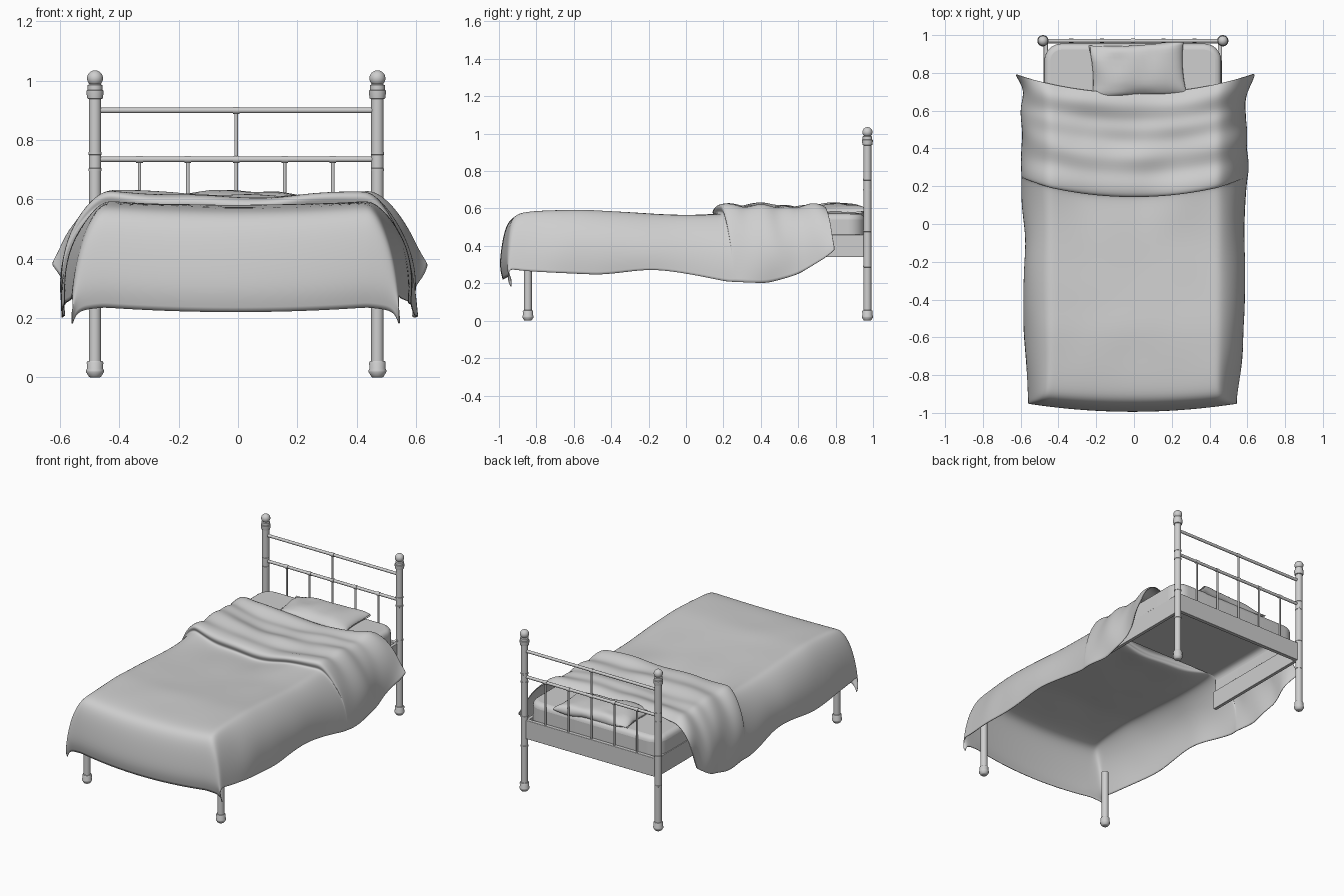
import bpy, bmesh, math
from mathutils import Vector, noise

old = bpy.data.objects.get("Cube")
if old:
    bpy.data.objects.remove(old, do_unlink=True)

grey = bpy.data.materials.new("plain grey")
grey.use_nodes = True
colour = (0.62, 0.62, 0.62, 1)
grey.diffuse_color = colour
grey.node_tree.nodes["Principled BSDF"].inputs["Base Color"].default_value = colour

MID = -0.006          # frame centre line
POST_X = 0.476        # half spacing of the posts
HEAD_Y, FOOT_Y = 0.97, -0.845


def finish(name, bm, angle=40):
    """Turn a bmesh into a named, smooth shaded object."""
    bmesh.ops.recalc_face_normals(bm, faces=bm.faces)
    mesh = bpy.data.meshes.new(name)
    bm.to_mesh(mesh)
    bm.free()
    mesh.materials.append(grey)
    obj = bpy.data.objects.new(name, mesh)
    bpy.context.collection.objects.link(obj)
    bpy.ops.object.select_all(action="DESELECT")
    obj.select_set(True)
    bpy.context.view_layer.objects.active = obj
    bpy.ops.object.shade_smooth_by_angle(angle=math.radians(angle))
    return obj


def sheet(rows, wrap=False):
    """Join rows of points into a quad surface."""
    bm = bmesh.new()
    grid = [[bm.verts.new(p) for p in row] for row in rows]
    for a, b in zip(grid, grid[1:]):
        n = len(a)
        for i in range(n if wrap else n - 1):
            k = (i + 1) % n
            bm.faces.new((a[i], a[k], b[k], b[i]))
    return bm


def turned(name, profile, x, y, sides=24):
    """Lathe a (radius, height) profile around a vertical axis."""
    rows = []
    for r, z in profile:
        ring = [2 * math.pi * i / sides for i in range(sides)]
        rows.append([(x + r * math.cos(a), y + r * math.sin(a), z) for a in ring])
    bm = sheet(rows, wrap=True)
    bmesh.ops.holes_fill(bm, edges=[e for e in bm.edges if e.is_boundary], sides=0)
    return finish(name, bm)


def rod(name, start, end, radius, sides=14):
    start, end = Vector(start), Vector(end)
    bm = bmesh.new()
    bmesh.ops.create_cone(bm, cap_ends=True, segments=sides, radius1=radius,
                          radius2=radius, depth=(end - start).length)
    turn = (end - start).to_track_quat("Z", "Y").to_matrix()
    bmesh.ops.rotate(bm, verts=bm.verts, matrix=turn)
    bmesh.ops.translate(bm, verts=bm.verts, vec=(start + end) / 2)
    return finish(name, bm)


def box(name, low, high, bevel=0.003, corner=0):
    """Soft edged box; a corner radius makes it a shell open below and at the foot."""
    low, high = Vector(low), Vector(high)
    bm = bmesh.new()
    bmesh.ops.create_cube(bm, size=1)
    bmesh.ops.scale(bm, verts=bm.verts, vec=high - low)
    bmesh.ops.translate(bm, verts=bm.verts, vec=(low + high) / 2)
    if corner:
        upright = [e for e in bm.edges
                   if all(v.co.y > high.y - 0.01 for v in e.verts)
                   and abs(e.verts[0].co.z - e.verts[1].co.z) > 0.01]
        bmesh.ops.bevel(bm, geom=upright, offset=corner, segments=8,
                        profile=0.5, affect="EDGES")
        bm.normal_update()
        hidden = [f for f in bm.faces if f.normal.z < -0.9 or f.normal.y < -0.9]
        bmesh.ops.delete(bm, geom=hidden, context="FACES")
    obj = finish(name, bm)
    mod = obj.modifiers.new("soft edges", "BEVEL")
    mod.width, mod.segments = bevel, 4


# Turned posts: shared foot, plus shaft rings and a ball finial at the head
def ring(z, r=0.0225):
    return [(0.021, z - 0.005), (r, z - 0.004), (r, z + 0.004), (0.021, z + 0.005)]


foot = [(0.017, 0), (0.021, 0.003), (0.03, 0.018), (0.03, 0.024), (0.027, 0.03),
        (0.028, 0.05), (0.025, 0.055), (0.021, 0.056)]
shaft = ring(0.29) + ring(0.48) + ring(0.7) + ring(0.755)
collar = [(0.021, 0.938), (0.026, 0.94), (0.029, 0.96), (0.029, 0.967),
          (0.025, 0.969), (0.025, 0.985), (0.016, 0.99)]
ball = [(0.027 * math.sin(a), 1.008 - 0.027 * math.cos(a))
        for a in [math.pi * (0.2 + 0.79 * i / 12) for i in range(13)]]
for side, tag in ((1, "left"), (-1, "right")):
    x = MID + side * POST_X
    turned("head_post_" + tag, foot + shaft + collar + ball, x, HEAD_Y)
    turned("foot_post_" + tag, foot + [(0.021, 0.37)], x, FOOT_Y)
    box("side_rail_" + tag, (x - side * 0.015 - 0.011, 0.2, 0.34),
        (x - side * 0.015 + 0.011, 0.96, 0.46))

# Headboard rails, spindles and their joints
for tag, z in (("top", 0.9), ("middle", 0.735)):
    rod(tag + "_rail", (MID - POST_X, HEAD_Y, z), (MID + POST_X, HEAD_Y, z), 0.0095)
rod("upper_spindle", (MID, HEAD_Y, 0.735), (MID, HEAD_Y, 0.9), 0.006)
rod("upper_joint", (MID - 0.011, HEAD_Y, 0.9), (MID + 0.011, HEAD_Y, 0.9), 0.012)
for i in range(-2, 3):
    x = MID + i * 0.163
    rod("lower_spindle", (x, HEAD_Y, 0.45), (x, HEAD_Y, 0.735), 0.006)
    rod("spindle_joint", (x - 0.011, HEAD_Y, 0.735), (x + 0.011, HEAD_Y, 0.735), 0.012)
box("head_rail", (MID - POST_X, 0.955, 0.34), (MID + POST_X, 0.98, 0.46))

# Mattress shell with rounded head corners
box("mattress", (MID - 0.468, 0.2, 0.44), (MID + 0.468, 0.955, 0.572), 0.032, 0.09)

# Pillow: flattened tube pinched shut at both ends
rows = []
for j in range(25):
    v = -math.cos(math.pi * j / 24)
    row = []
    for i in range(32):
        a = 2 * math.pi * i / 32
        c, s = math.cos(a), math.sin(a)
        w = math.copysign(abs(c) ** 0.6, c)
        px = 0.25 * v * (0.95 + 0.06 * w * w)
        py = 0.142 * w * (0.92 + 0.1 * v * v)
        pz = 0.048 * s * (1 - v ** 4) ** 0.6 + 0.012 * noise.noise((px * 9, py * 9, s))
        row.append((0.02 + px - 0.06 * py, 0.815 + py + 0.06 * px, 0.58 + pz))
    rows.append(row)
bm = sheet(rows, wrap=True)
bmesh.ops.remove_doubles(bm, verts=bm.verts, dist=0.0005)
finish("pillow", bm, 80)

# Blanket lengthwise profile: y, top height, drop over the foot end
LENGTH = [(-0.98, 0.575, 0.355), (-0.998, 0.575, 0.29), (-0.99, 0.575, 0.2),
          (-0.973, 0.575, 0.1), (-0.945, 0.573, 0.03), (-0.89, 0.573, 0.006),
          (-0.78, 0.575, 0), (-0.68, 0.578, 0), (-0.56, 0.582, 0), (-0.45, 0.575, 0),
          (-0.33, 0.567, 0), (-0.2, 0.56, 0), (-0.08, 0.555, 0), (0.04, 0.552, 0),
          (0.13, 0.552, 0), (0.16, 0.56, 0), (0.166, 0.585, 0), (0.175, 0.61, 0),
          (0.21, 0.615, 0), (0.27, 0.59, 0), (0.34, 0.616, 0), (0.39, 0.608, 0),
          (0.44, 0.59, 0), (0.5, 0.608, 0), (0.55, 0.592, 0), (0.61, 0.616, 0),
          (0.65, 0.612, 0), (0.685, 0.592, 0), (0.693, 0.586, 0)]
# Side hem: y, height, half width
HEM = [(-1, 0.28, 0.55), (-0.88, 0.265, 0.56), (-0.45, 0.245, 0.59),
       (-0.16, 0.28, 0.58), (0, 0.25, 0.585), (0.12, 0.21, 0.595), (0.35, 0.2, 0.6),
       (0.52, 0.25, 0.595), (0.64, 0.33, 0.59), (0.7, 0.39, 0.59)]


def hem_at(y):
    for a, b in zip(HEM, HEM[1:]):
        if y <= b[0]:
            t = (y - a[0]) / (b[0] - a[0])
            return a[1] + t * (b[1] - a[1]), a[2] + t * (b[2] - a[2])


def ramp(value, start, end):
    return min(1, max(0, (value - start) / (end - start)))


rows = []
for y, top, drop in LENGTH:
    hem, half = hem_at(y)
    turned_back = ramp(y, -0.1, 0.15)
    foot_end = ramp(y, -0.7, -0.95)
    flare = 0.045 * ramp(y, 0.6, 0.69)
    overhang = 0.028 if 0.163 < y < 0.18 else 0
    row = []
    for i in range(-20, 21):
        t, side = abs(i) / 20, (1 if i >= 0 else -1)
        d = max(0, (t - 0.55) / 0.45)
        hang = math.sin(d * 1.73)
        spread = hang + foot_end * 0.5 * (d - hang)
        x = 0.44 * min(1, t / 0.55) + (half - 0.44) * spread + flare * d ** 6
        fall = (top - hem) * d ** 1.5
        z = top - (fall ** 3.4 + drop ** 3.4) ** (1 / 3.4)
        z += 0.016 * min(1, x / 0.45) ** 2 * (1 - d)
        # loose wrinkles, deeper on the hanging sides and the turned back part
        n = noise.noise((side * x * 4, y * 5, z * 3))
        creases = turned_back * math.sin(24 * y + 9 * z + side)
        x += (0.022 * n + 0.007 * creases) * d * (1 - foot_end)
        z += 0.018 * n * (1 - d) * (0.35 + turned_back) * (1 - foot_end)
        bend = (0.25 * turned_back + (0.1 + 0.15 * drop) * foot_end) * x * x
        row.append((side * x - 0.008 * foot_end, y + bend - overhang * (1 - d), z))
    rows.append(row)
blanket = finish("blanket", sheet(rows), 180)
if sum(p.normal.z for p in blanket.data.polygons) < 0:
    blanket.data.flip_normals()
smooth = blanket.modifiers.new("smooth cloth", "SUBSURF")
smooth.levels = smooth.render_levels = 2
thick = blanket.modifiers.new("cloth thickness", "SOLIDIFY")
thick.thickness, thick.offset = 0.004, -1
